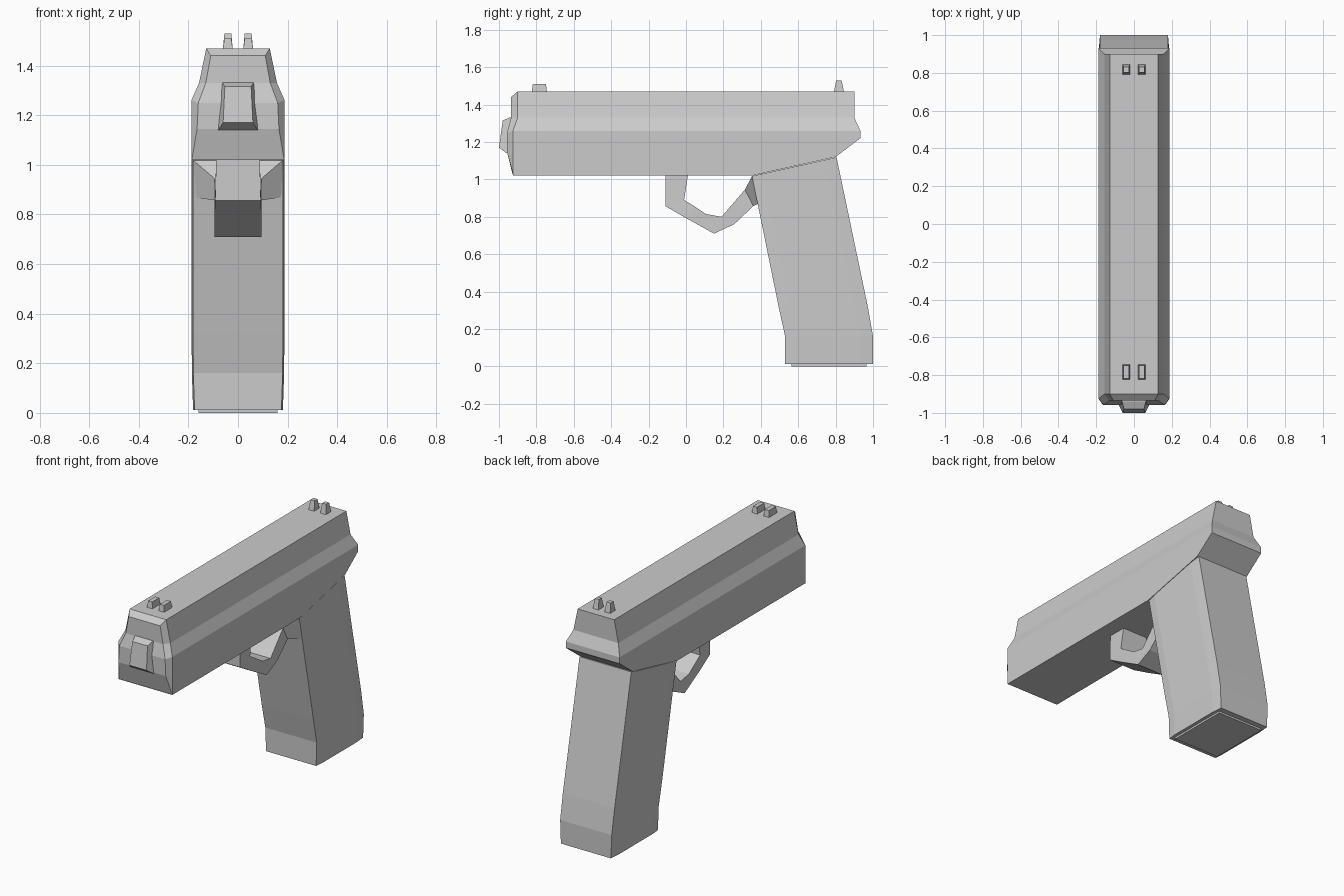
import bpy, bmesh

if "Cube" in bpy.data.objects:
    bpy.data.objects.remove(bpy.data.objects["Cube"])


def loft(name, rings, cx=0.0):
    """Skin rings of half-section points (x, y, z), mirrored about cx, capped both ends."""
    bm = bmesh.new()
    n = len(rings[0])
    loops = []
    for ring in rings:
        right = [bm.verts.new((cx + x, y, z)) for x, y, z in ring]
        left = [bm.verts.new((cx - x, y, z)) for x, y, z in reversed(ring)]
        loops.append(right + left)
    for a, b in zip(loops, loops[1:]):
        for i in range(2 * n):
            j = (i + 1) % (2 * n)
            bm.faces.new((a[i], a[j], b[j], b[i]))
    for loop in (loops[0], loops[-1]):
        for i in range(n - 1):
            bm.faces.new((loop[i], loop[i + 1], loop[2 * n - 2 - i], loop[2 * n - 1 - i]))
    bmesh.ops.recalc_face_normals(bm, faces=bm.faces)
    me = bpy.data.meshes.new(name)
    bm.to_mesh(me)
    bm.free()
    ob = bpy.data.objects.new(name, me)
    bpy.context.collection.objects.link(ob)
    return ob


# Slide: inset front cap, body with faceted shoulders, sloped rear underside
def slide_ring(ys, zs, xs=(.128, .157, .188, .188, .188)):
    return list(zip(xs, ys, zs))


loft("slide", [
    slide_ring((-.935, -.935, -.957, -.957, -.922), (1.44, 1.33, 1.25, 1.145, 1.02),
               (.11, .13, .16, .165, .186)),
    slide_ring((-.90, -.90, -.925, -.925, -.925), (1.47, 1.33, 1.26, 1.14, 1.02)),
    slide_ring((.353,) * 5, (1.47, 1.33, 1.26, 1.20, 1.02)),
    slide_ring((.90, .90, .932, .932, .80), (1.47, 1.33, 1.26, 1.22, 1.12)),
])

# Muzzle block
loft("muzzle", [
    [(.063, -.93, 1.332), (.08, -.94, 1.14)],
    [(.063, -.94, 1.332), (.08, -.96, 1.14)],
    [(.053, -.98, 1.315), (.06, -1.0, 1.17)],
])


# Grip: raked, with a straight foot and slightly bulged sides
def grip_ring(front, back, w):
    pts = []
    for t, x in ((0, w - .006), (.12, w), (.85, w), (1, w - .006)):
        pts.append((x, front[0] + t * (back[0] - front[0]), front[1] + t * (back[1] - front[1])))
    return pts


loft("grip", [
    grip_ring((.353, 1.018), (.805, 1.118), .187),
    grip_ring((.495, .32), (.972, .32), .187),
    grip_ring((.53, .16), (1.0, .16), .186),
    grip_ring((.53, .012), (1.0, .012), .181),
])

# Thin plate under the grip
loft("base_plate", [[(.16, .565, z), (.16, .965, z)] for z in (.013, 0)])

# Trigger guard: inner and outer path points, flaring into the grip
guard = [
    (.088, (.01, 1.02), (-.11, 1.02)),
    (.092, (-.01, .89), (-.11, .857)),
    (.095, (.055, .85), (0, .793)),
    (.095, (.107, .815), (.15, .71)),
    (.095, (.19, .80), (.257, .76)),
    (.095, (.315, .945), (.36, .857)),
    (.18, (.353, 1.018), (.387, .87)),
]
loft("trigger_guard", [[(w, *inner), (w, *outer)] for w, inner, outer in guard])

# Paired sights, front and rear
for label, y0, y1, top, inset in (("front", -.825, -.743, 1.51, .006),
                                  ("rear", .79, .845, 1.53, .013)):
    for side, cx in (("left", -.041), ("right", .041)):
        loft(f"{label}_sight_{side}", [
            [(.02, y0, 1.465), (.02, y1, 1.465)],
            [(.014, y0 + inset, top), (.014, y1 - inset, top)],
        ], cx)
